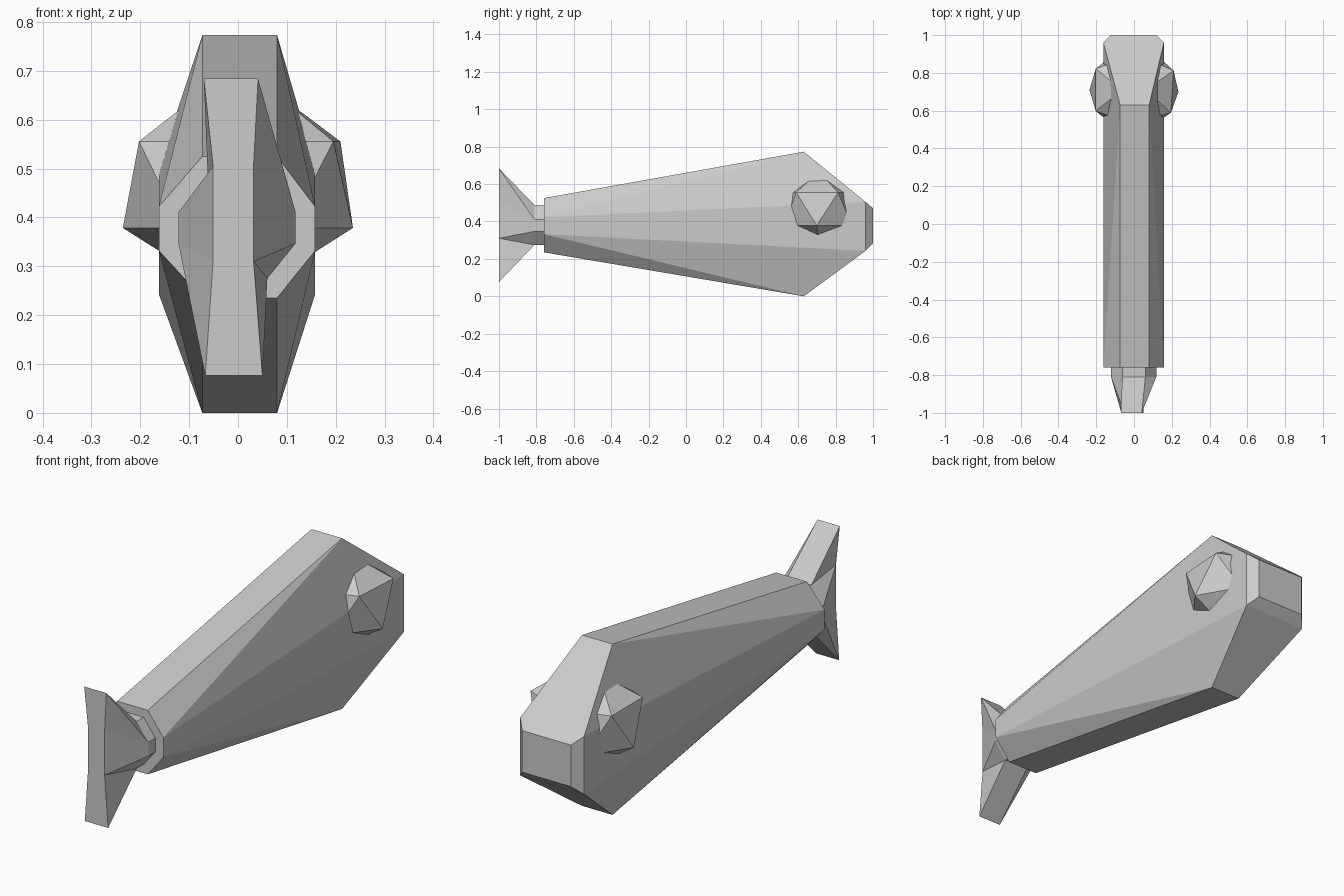
import bpy, bmesh, math
from mathutils import Matrix

if "Cube" in bpy.data.objects:
    bpy.data.objects.remove(bpy.data.objects["Cube"])


def finish(bm, name):
    bmesh.ops.recalc_face_normals(bm, faces=bm.faces)
    me = bpy.data.meshes.new(name)
    bm.to_mesh(me)
    bm.free()
    ob = bpy.data.objects.new(name, me)
    bpy.context.collection.objects.link(ob)
    return ob


# Body: convex hull of flat-sided stations, (y, left x, right x, bottom z, top z)
body_stations = [
    (-0.76, -0.073, 0.080, 0.235, 0.525),
    (-0.76, -0.162, 0.158, 0.332, 0.422),
    (0.63, -0.073, 0.080, 0.0, 0.773),
    (0.96, -0.162, 0.158, 0.243, 0.505),
    (1.00, -0.124, 0.120, 0.283, 0.471),
]
bm = bmesh.new()
for y, left, right, bottom, top in body_stations:
    for x in (left, right):
        for z in (bottom, top):
            bm.verts.new((x, y, z))
bmesh.ops.convex_hull(bm, input=bm.verts[:])
bmesh.ops.dissolve_limit(bm, angle_limit=math.radians(1), verts=bm.verts[:], edges=bm.edges[:])
finish(bm, "body")

# Tail: octagonal neck flaring into a tall thin fin (x, z rings, clockwise from top left)
neck = [(-0.062, 0.488), (0.060, 0.488), (0.118, 0.410), (0.118, 0.347),
        (0.060, 0.275), (-0.062, 0.275), (-0.122, 0.347), (-0.122, 0.410)]
fin = [(-0.070, 0.684), (0.041, 0.684), (0.032, 0.510), (0.032, 0.310),
       (0.050, 0.076), (-0.067, 0.076), (-0.051, 0.310), (-0.051, 0.505)]
bm = bmesh.new()
root, flare, tip = [[bm.verts.new((x, y, z)) for x, z in ring]
                    for y, ring in ((-0.75, neck), (-0.81, neck), (-1.0, fin))]
for i in range(8):
    j = (i + 1) % 8
    bm.faces.new((root[i], root[j], flare[j], flare[i]))
    bm.faces.new((flare[i], flare[j], tip[i]))
    bm.faces.new((flare[j], tip[j], tip[i]))
bm.faces.new(tip)
bm.faces.new(root)
finish(bm, "tail_fin")

# Eyes: icosahedra half sunk in the head
for name, x, turn in (("left_eye", -0.063, 0), ("right_eye", 0.063, 176.3)):
    bm = bmesh.new()
    bmesh.ops.create_icosphere(bm, subdivisions=1, radius=1)
    bmesh.ops.transform(bm, verts=bm.verts, matrix=(
        Matrix.Translation((x, 0.71, 0.467))
        @ Matrix.Rotation(math.radians(turn), 4, 'Z')
        @ Matrix.Diagonal((0.193, 0.213, 0.198, 1))))
    finish(bm, name)
